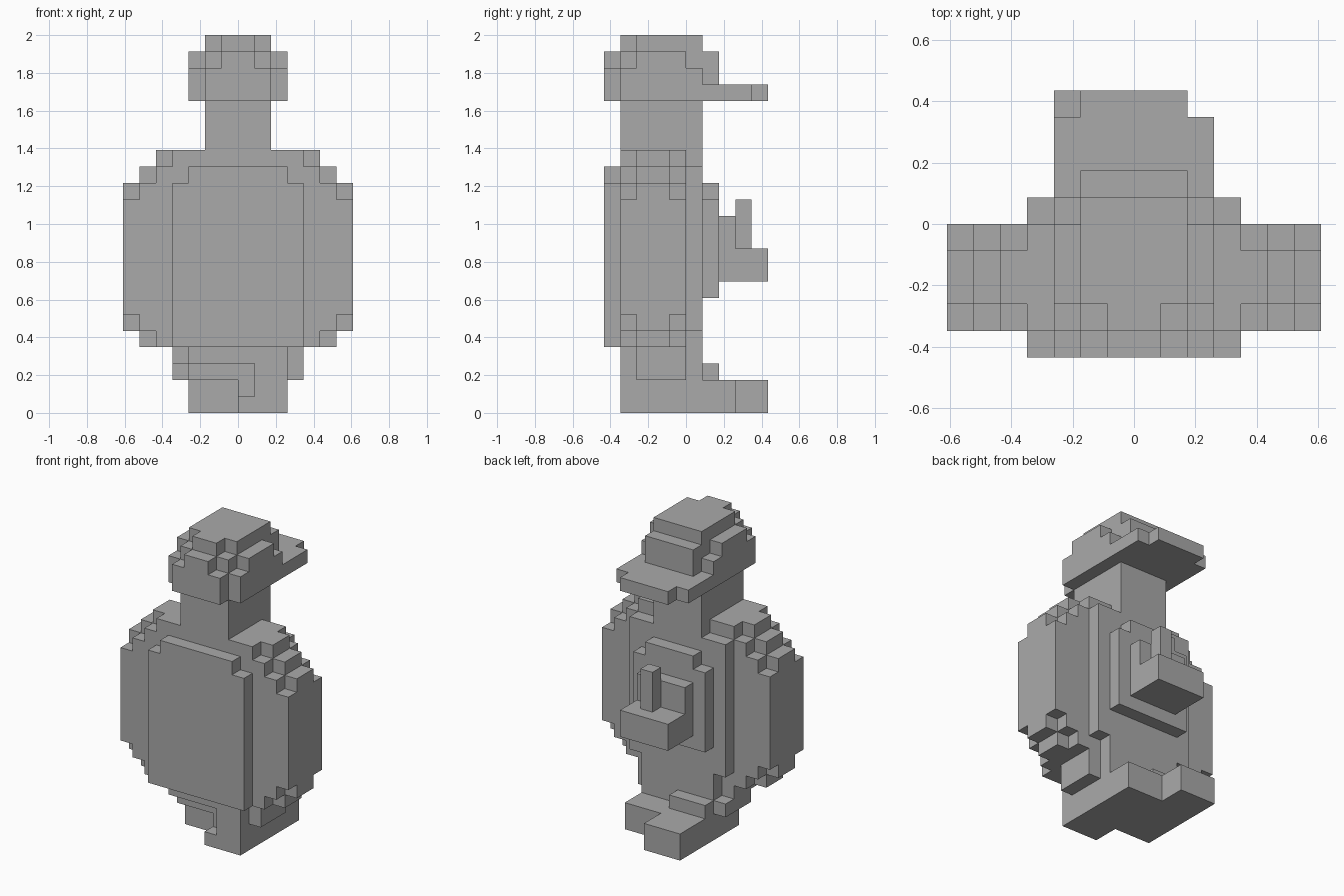
import bpy, bmesh, math
from itertools import product
from mathutils import Vector

cube = bpy.data.objects.get("Cube")
if cube:
    bpy.data.objects.remove(cube, do_unlink=True)

BLOCK = 2 / 23

grey = bpy.data.materials.new("plain grey")
grey.use_nodes = True
grey.diffuse_color = (0.4, 0.4, 0.4, 1)
shader = grey.node_tree.nodes["Principled BSDF"]
shader.inputs["Base Color"].default_value = grey.diffuse_color

parts = {}
solid = set()


def box(left, right, front, back, bottom, top):
    """Block cells of a box."""
    return set(product(range(left, right), range(front, back), range(bottom, top)))


def slab(half, front, back, bottom, top, steps=1, floor=None):
    """Centred box whose top, and bottom down to the floor, narrows in single steps."""
    lowest = bottom if floor is None else floor
    cells = set()
    for step in range(steps):
        width = half - step
        cells |= box(-width, width, front, back, max(lowest, bottom - step), top + step)
    return cells


def add_part(name, *shapes):
    """Give a part those cells that no earlier part holds."""
    parts[name] = set().union(*shapes) - solid
    solid.update(parts[name])


def build_part(name, cells):
    """Cover the exposed sides of the cells and merge flat areas."""
    bm = bmesh.new()
    for cell in cells:
        for axis, side in product(range(3), (False, True)):
            neighbour = list(cell)
            neighbour[axis] += 1 if side else -1
            if tuple(neighbour) in solid:
                continue
            across, along = (axis + 1) % 3, (axis + 2) % 3
            corners = []
            for a, b in ((0, 0), (1, 0), (1, 1), (0, 1)):
                point = Vector(cell)
                point[axis] += side
                point[across] += a
                point[along] += b
                corners.append(bm.verts.new(point * BLOCK))
            bm.faces.new(corners if side else corners[::-1])
    bmesh.ops.remove_doubles(bm, verts=bm.verts[:], dist=BLOCK / 100)
    bmesh.ops.dissolve_limit(bm, angle_limit=math.radians(1),
                             verts=bm.verts[:], edges=bm.edges[:])
    mesh = bpy.data.meshes.new(name)
    bm.to_mesh(mesh)
    bm.free()
    mesh.materials.append(grey)
    part = bpy.data.objects.new(name, mesh)
    bpy.context.collection.objects.link(part)


# Wide rounded body: thin outer layers around a fuller core
outer_layers = slab(7, -4, 0, 6, 13, steps=4, floor=4)
core_layers = slab(7, -3, -1, 5, 14, steps=3, floor=4)
add_part("body", outer_layers, core_layers)
add_part("front_panel", slab(4, -5, -4, 4, 14, steps=2))
add_part("back_slab", slab(4, 0, 1, 5, 15))
add_part("neck", slab(2, -4, 1, 15, 19))

# Head with stepped corners and a brim at the rear
face = slab(2, -5, -4, 19, 21, steps=2)
forehead = slab(3, -4, -3, 19, 21, steps=3)
crown = slab(3, -3, 0, 19, 22, steps=2)
nape = slab(3, 0, 1, 19, 21) | slab(2, 0, 1, 21, 23)
add_part("head", face, forehead, crown, nape, slab(2, 1, 2, 20, 22))
add_part("rear_brim", slab(3, 1, 4, 19, 20), slab(2, 4, 5, 19, 20))

# Pack, shelf and post on the back
add_part("back_plate", slab(3, 1, 2, 7, 13, steps=2))
add_part("pack", slab(2, 2, 3, 8, 12))
add_part("shelf", slab(2, 3, 5, 8, 10))
add_part("post", box(0, 1, 3, 4, 10, 13))

# Hips and legs in a stepping pose, the right leg set back
side_hips = box(3, 4, -3, 0, 2, 4) | box(-4, -3, -3, 0, 3, 4)
add_part("hips", slab(3, -4, 1, 3, 5), side_hips)
front_notch = box(0, 1, -4, -3, 1, 3)
left_foot = box(0, 3, -4, 3, 0, 2)
left_shin = box(0, 3, -4, 1, 2, 3)
add_part("left_leg", (left_foot | left_shin) - front_notch)
right_foot = box(-3, 0, -2, 5, 0, 2)
right_shin = box(-3, 0, -3, 2, 2, 3) | box(-4, -3, -2, 1, 2, 3)
add_part("right_leg", right_foot, right_shin)

for name, cells in parts.items():
    build_part(name, cells)
